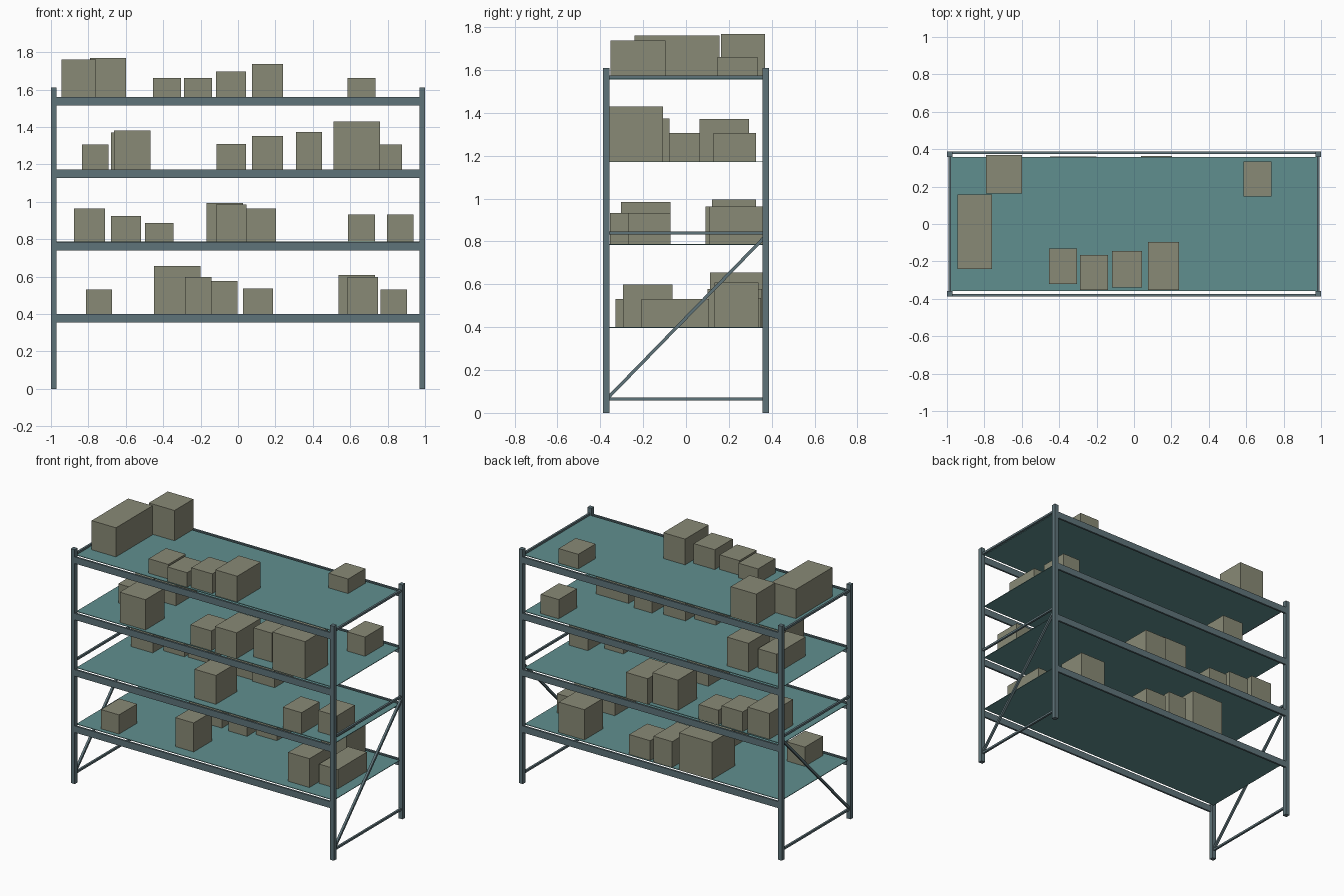
import bpy, bmesh, math
from mathutils import Matrix, Vector

if "Cube" in bpy.data.objects:
    bpy.data.objects.remove(bpy.data.objects["Cube"])


def srgb(r, g, b):
    lin = lambda c: c / 12.92 if c <= 0.04045 else ((c + 0.055) / 1.055) ** 2.4
    return (lin(r / 255), lin(g / 255), lin(b / 255), 1.0)


def material(name, r, g, b):
    m = bpy.data.materials.new(name)
    m.diffuse_color = srgb(r, g, b)
    m.use_nodes = True
    m.node_tree.nodes["Principled BSDF"].inputs["Base Color"].default_value = m.diffuse_color
    return m


STEEL = material("blue_grey_steel", 95, 116, 122)
TEAL = material("teal_shelf", 96, 143, 143)
CARD = material("drab_carton", 137, 138, 118)


def block(name, mat, centre, size, tilt=0.0):
    """Block given by centre and size, optionally tilted about x."""
    bm = bmesh.new()
    bmesh.ops.create_cube(bm, size=1)
    bm.transform(Matrix.Translation(centre) @ Matrix.Rotation(tilt, 4, 'X')
                 @ Matrix.Diagonal((*size, 1)))
    me = bpy.data.meshes.new(name)
    bm.to_mesh(me)
    bm.free()
    me.materials.append(mat)
    ob = bpy.data.objects.new(name, me)
    bpy.context.collection.objects.link(ob)
    return ob


FIRST, STEP = 0.40, 0.387
levels = [FIRST + STEP * i for i in range(4)]

# end frames: corner posts, rails and a diagonal brace
for sx in (-1, 1):
    x = sx * 0.985
    for sy in (-1, 1):
        block("corner_post", STEEL, (x, sy * 0.372, 0.805), (0.03, 0.03, 1.61))
    for z in (0.065, 0.839, 1.567):
        block("end_rail", STEEL, (x, 0, z), (0.014, 0.72, 0.014))
    run, rise = 0.724, 0.743
    block("diagonal_brace", STEEL, (x, 0, 0.444),
          (0.015, math.hypot(run, rise), 0.015), math.atan2(rise, run))

# shelf panels with a front and a back beam each
for z in levels:
    block("shelf_panel", TEAL, (0, 0, z - 0.002), (1.956, 0.714, 0.004))
    for sy in (-1, 1):
        block("shelf_beam", STEEL, (0, sy * 0.3805, z - 0.0235), (1.944, 0.013, 0.045))

# stock carton sizes: width, depth, height
SIZES = {
    "small": (0.137, 0.197, 0.132),
    "medium": (0.160, 0.195, 0.136),
    "square": (0.143, 0.195, 0.146),
    "long": (0.143, 0.315, 0.132),
    "large": (0.195, 0.205, 0.208),
    "cube": (0.249, 0.250, 0.256),
    "tall": (0.163, 0.230, 0.198),
    "narrow": (0.140, 0.198, 0.199),
    "deep": (0.166, 0.256, 0.177),
    "slim": (0.142, 0.254, 0.177),
    "flat": (0.150, 0.188, 0.100),
    "crate": (0.185, 0.397, 0.200),
}

# cartons on each shelf, lowest first: size, centre x, centre y
LOWEST = (("small", -0.743, -0.23), ("cube", -0.325, 0.236), ("narrow", -0.213, -0.178),
          ("slim", -0.073, 0.228), ("medium", 0.107, 0.253), ("large", 0.634, 0.235),
          ("tall", 0.667, -0.178), ("long", 0.833, -0.05))
SECOND = (("deep", -0.795, 0.22), ("medium", -0.598, 0.255), ("flat", -0.421, 0.262),
          ("large", -0.07, 0.224), ("tall", -0.037, -0.188), ("deep", 0.12, 0.235),
          ("square", 0.66, -0.257), ("square", 0.868, -0.17))
THIRD = (("long", -0.763, 0.05), ("tall", -0.598, 0.178), ("large", -0.565, -0.235),
         ("medium", -0.036, -0.255), ("deep", 0.157, -0.229), ("narrow", 0.38, -0.175),
         ("cube", 0.636, -0.233), ("small", 0.807, 0.228))
TOP = (("crate", -0.852, -0.042), ("large", -0.695, 0.266), ("flat", -0.38, -0.226),
       ("flat", -0.215, -0.259), ("medium", -0.037, -0.243), ("deep", 0.157, -0.224),
       ("flat", 0.66, 0.24))

for z, row in zip(levels, (LOWEST, SECOND, THIRD, TOP)):
    for kind, x, y in row:
        size = SIZES[kind]
        block(kind + "_carton", CARD, (x, y, z + size[2] / 2), size)
